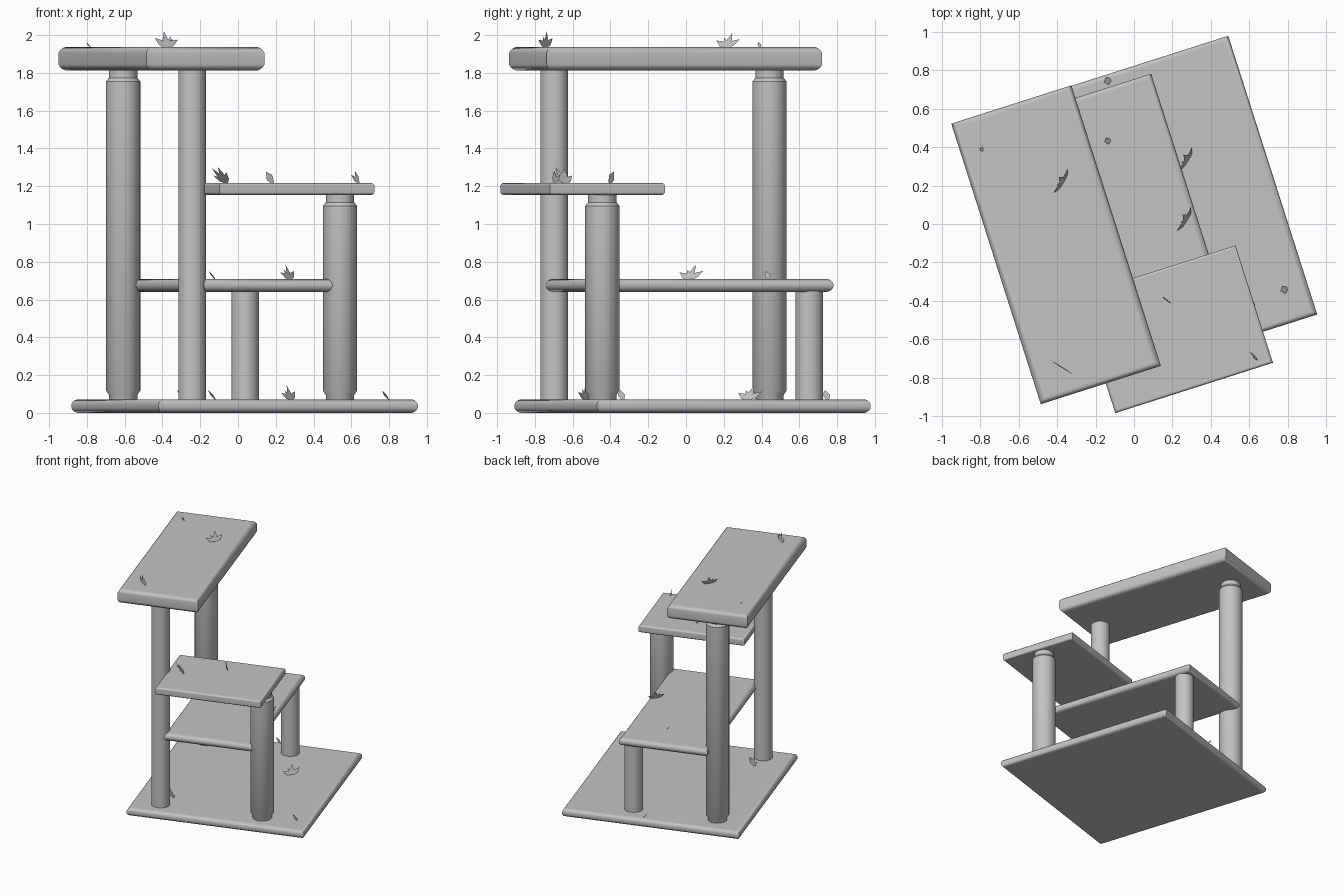
import bpy, bmesh, math
from mathutils import Vector

if "Cube" in bpy.data.objects:
    bpy.data.objects.remove(bpy.data.objects["Cube"])

TURN = math.radians(17.7)

grey = bpy.data.materials.new("plain_grey")
grey.use_nodes = True
GREY = (0.55, 0.55, 0.55, 1)
grey.diffuse_color = GREY
grey.node_tree.nodes["Principled BSDF"].inputs["Base Color"].default_value = GREY


def finish(name, bm, smooth=True):
    mesh = bpy.data.meshes.new(name)
    bm.to_mesh(mesh)
    bm.free()
    mesh.materials.append(grey)
    ob = bpy.data.objects.new(name, mesh)
    bpy.context.collection.objects.link(ob)
    if smooth:
        bpy.ops.object.select_all(action="DESELECT")
        ob.select_set(True)
        bpy.context.view_layer.objects.active = ob
        bpy.ops.object.shade_smooth_by_angle(angle=math.radians(35))
    return ob


def board(name, centre, size, low, high, bevel):
    """Padded board: top and bottom edges rounded, upright corners crisp."""
    bm = bmesh.new()
    bmesh.ops.create_cube(bm, size=1)
    bmesh.ops.scale(bm, verts=bm.verts, vec=(size[0], size[1], high - low))
    rims = [e for e in bm.edges if abs(e.verts[0].co.z - e.verts[1].co.z) < 0.001]
    bmesh.ops.bevel(bm, geom=rims, offset=bevel, segments=3,
                    profile=0.4, affect="EDGES")
    ob = finish(name, bm)
    ob.location = (*centre, (low + high) / 2)
    ob.rotation_euler.z = TURN
    # Keeps the broad faces evenly shaded
    ob.modifiers.new("even_shading", "WEIGHTED_NORMAL").keep_sharp = True


def lathe(name, centre, profile, sides=32):
    """Round post turned from (radius, height) points."""
    bm = bmesh.new()
    rings = []
    for r, z in profile:
        rings.append([bm.verts.new((r * math.cos(a), r * math.sin(a), z))
                      for a in (math.tau * i / sides for i in range(sides))])
    for lower, upper in zip(rings, rings[1:]):
        for i in range(sides):
            j = (i + 1) % sides
            bm.faces.new((lower[i], lower[j], upper[j], upper[i]))
    bm.faces.new(rings[0][::-1])
    bm.faces.new(rings[-1])
    finish(name, bm).location = (*centre, 0)


def wrapped_post(name, centre, top):
    """Thick sleeve with a narrow neck at both ends."""
    neck, body = 0.075, 0.091
    lathe(name, centre, [(neck, 0), (neck, 0.095), (body, 0.118),
                         (body, top - 0.058), (neck, top - 0.038),
                         (neck, top + 0.01)])


def tuft(name, place, heading, blades, lean, width=0.19):
    """Flat fan of pointed leaves; blades are (spread degrees, length)."""
    bm = bmesh.new()
    a = math.radians(heading)
    along = Vector((math.cos(a), math.sin(a), 0))
    side = Vector((-math.sin(a), math.cos(a), 0))
    up = (Vector((0, 0, 1)) + side * lean).normalized()
    for spread, length in blades:
        s = math.radians(spread)
        axis = up * math.cos(s) + along * math.sin(s)
        across = along * math.cos(s) - up * math.sin(s)
        outline = [(-0.4, 0), (0.4, 0), (1, 0.5), (0, 1), (-1, 0.5)]
        bm.faces.new([bm.verts.new((axis * v + across * u * width) * length)
                      for u, v in outline])
    finish(name, bm, smooth=False).location = place


# Boards
board("base_board", (0.035, 0.035), (1.44, 1.52), 0, 0.072, 0.026)
board("low_shelf", (-0.046, 0.02), (0.72, 1.368), 0.64, 0.71, 0.028)
board("middle_shelf", (0.215, -0.547), (0.86, 0.64), 1.153, 1.218, 0.014)
board("top_shelf", (-0.405, -0.108), (0.655, 1.53), 1.812, 1.938, 0.032)

# Posts
wrapped_post("tall_wrapped_post", (-0.608, 0.442), 1.812)
wrapped_post("short_wrapped_post", (0.54, -0.443), 1.153)
lathe("tall_plain_post", (-0.243, -0.697), [(0.073, 0), (0.073, 1.82)])
lathe("short_plain_post", (0.038, 0.653), [(0.073, 0), (0.073, 0.65)])

# Leaf tufts
full = [(-62, 0.085), (-28, 0.065), (8, 0.085), (55, 0.085)]
swept = [(-35, 0.09), (-5, 0.11), (25, 0.11), (55, 0.09)]
pair = [(15, 0.07), (50, 0.07)]
for i, (place, heading, blades, lean) in enumerate([
        ((-0.365, 0.215, 1.936), 58, full, 0.5),
        ((0.283, 0.33, 0.07), 58, full, 0.5),
        ((0.278, 0.02, 0.708), 58, full, 0.5),
        ((-0.06, -0.64, 1.216), 130, swept, 0.8),
        ((-0.26, -0.53, 0.07), 150, full, 0.1),
        ((-0.38, -0.74, 1.936), 148, full, 0.05),
        ((0.64, -0.70, 1.216), 130, pair, 0.2)]):
    tuft("leaf_tuft_%d" % (i + 1), place, heading, blades, lean)

# Single leaves
for i, (place, heading, spread, length, lean) in enumerate([
        ((0.185, -0.405, 1.216), 140, 35, 0.075, 0.1),
        ((-0.782, 0.392, 1.936), 110, 0, 0.035, 0.8),
        ((-0.12, 0.75, 0.07), 110, 0, 0.065, 0.8),
        ((-0.122, 0.437, 0.708), 110, 0, 0.055, 0.8),
        ((0.798, -0.335, 0.07), 110, 0, 0.065, 0.8)]):
    tuft("single_leaf_%d" % (i + 1), place, heading, [(spread, length)], lean, 0.32)
